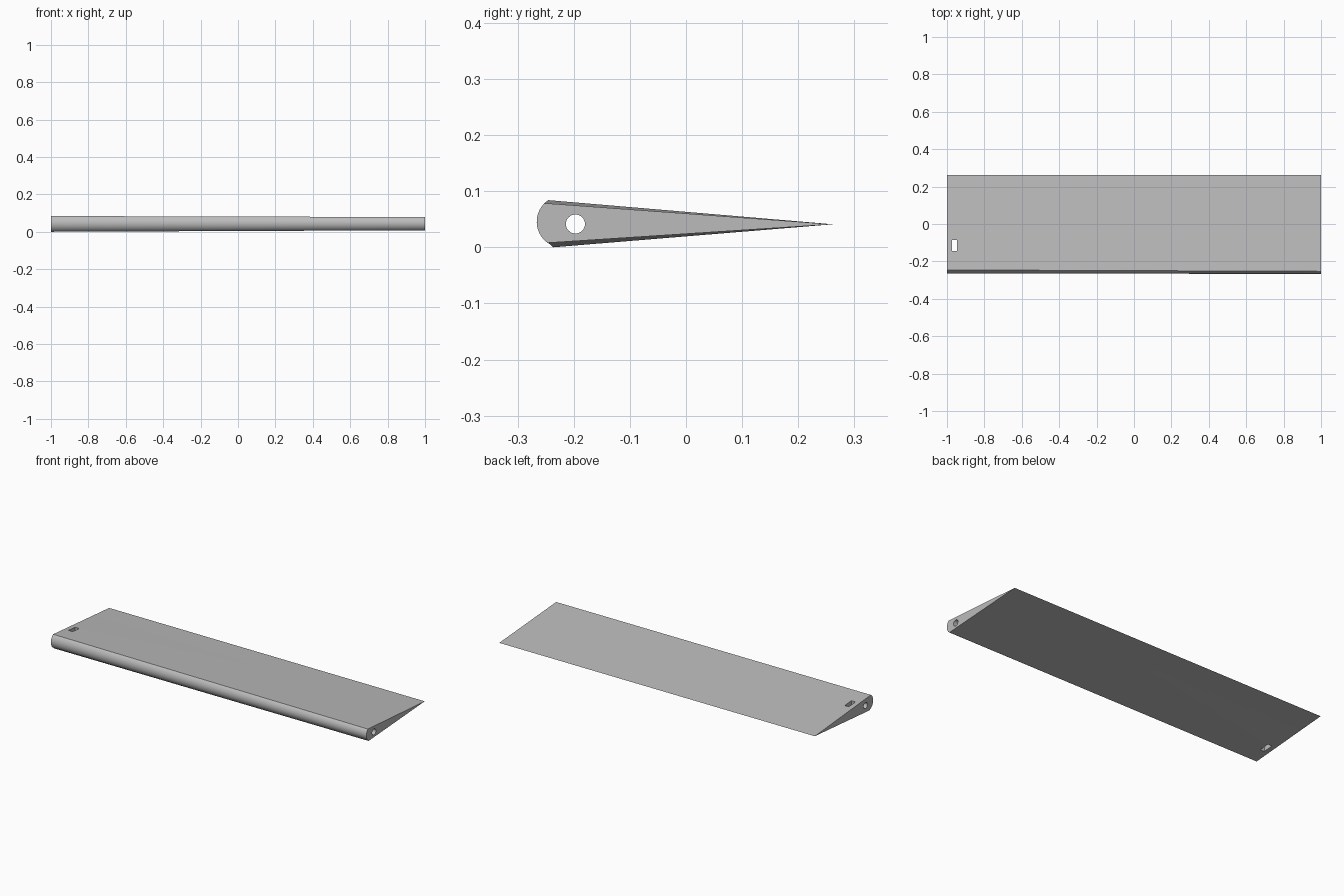
import bpy, bmesh, math
from mathutils import Vector

cube = bpy.data.objects.get("Cube")
if cube:
    bpy.data.objects.remove(cube)

grey = bpy.data.materials.new("plain_grey")
grey.use_nodes = True
grey.diffuse_color = (0.5, 0.5, 0.5, 1)
grey.node_tree.nodes["Principled BSDF"].inputs["Base Color"].default_value = (0.5, 0.5, 0.5, 1)

NOSE = Vector((-0.22, 0.0455))      # centre of the rounded leading edge (y, z)
RADIUS = 0.046
TAIL = (0.262, 0.041)               # sharp trailing edge (y, z)
STEPS = 24


def section(top, bottom):
    """Round nose from the top corner to the bottom corner, then the sharp tail."""
    a = math.atan2(top[1] - NOSE.y, top[0] - NOSE.x)
    b = math.atan2(bottom[1] - NOSE.y, bottom[0] - NOSE.x) % math.tau
    points = [top]
    for i in range(1, STEPS):
        t = a + (b - a) * i / STEPS
        points.append((NOSE.x + RADIUS * math.cos(t), NOSE.y + RADIUS * math.sin(t)))
    return points + [bottom, TAIL]


def add_object(name, bm):
    bmesh.ops.recalc_face_normals(bm, faces=bm.faces)
    mesh = bpy.data.meshes.new(name)
    bm.to_mesh(mesh)
    bm.free()
    mesh.materials.append(grey)
    obj = bpy.data.objects.new(name, mesh)
    bpy.context.collection.objects.link(obj)
    return obj


# Blade: slightly thicker at the slotted end
bm = bmesh.new()
thick = section((-0.2455, 0.084), (-0.2366, 0.0))
thin = section((-0.2527, 0.0786), (-0.2455, 0.008))
ends = [[bm.verts.new((x, y, z)) for y, z in pts] for x, pts in ((-1, thick), (1, thin))]
for ring in ends:
    bm.faces.new(ring)
count = len(thick)
for i in range(count):
    j = (i + 1) % count
    bm.faces.new((ends[0][i], ends[0][j], ends[1][j], ends[1][i]))
blade = add_object("tapered_blade", bm)

# Cutter for the bore along the whole span
bm = bmesh.new()
bmesh.ops.create_cone(bm, cap_ends=True, segments=40, radius1=0.017, radius2=0.017, depth=2.4)
for v in bm.verts:
    v.co = (v.co.z, v.co.x - 0.197, v.co.y + 0.0415)
bore = add_object("bore_cutter", bm)

# Cutter for the upright slot
bm = bmesh.new()
bmesh.ops.create_cube(bm, size=1)
for v in bm.verts:
    v.co = (v.co.x * 0.026 - 0.96, v.co.y * 0.06 - 0.115, v.co.z * 0.4 + 0.04)
slot = add_object("slot_cutter", bm)

bpy.context.view_layer.objects.active = blade
for cutter in (bore, slot):
    cutter.hide_render = True
    cut = blade.modifiers.new(cutter.name, 'BOOLEAN')
    cut.operation = 'DIFFERENCE'
    cut.solver = 'EXACT'
    cut.object = cutter
    bpy.ops.object.modifier_apply(modifier=cut.name)
    bpy.data.objects.remove(cutter)

# Smooth the nose and bore, keep the corners crisp
bpy.ops.object.select_all(action='DESELECT')
blade.select_set(True)
bpy.ops.object.shade_smooth_by_angle(angle=math.radians(25))
